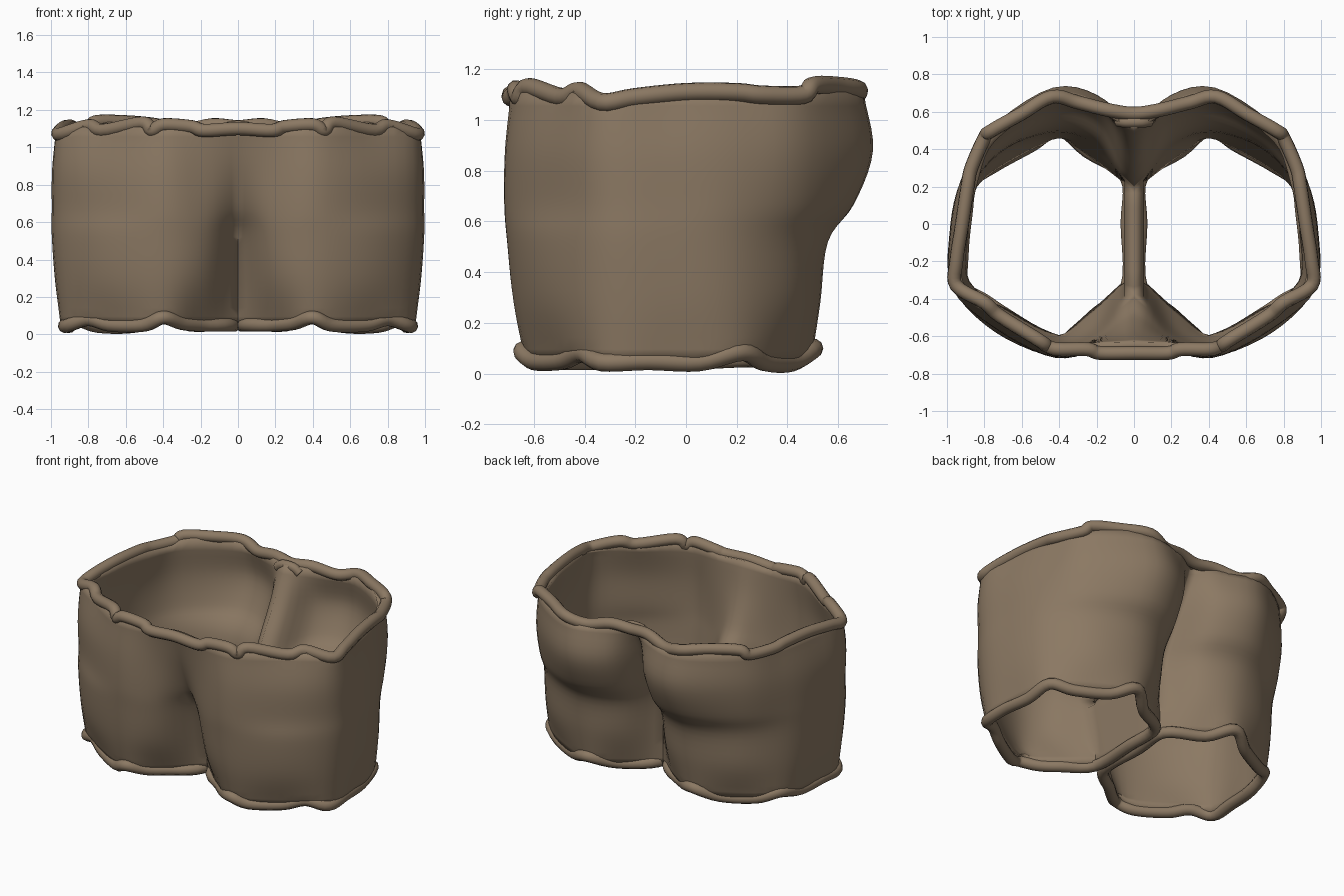
import bpy, bmesh
from mathutils import Vector

if "Cube" in bpy.data.objects:
    bpy.data.objects.remove(bpy.data.objects["Cube"])

cloth = bpy.data.materials.new("brown_cloth")
cloth.diffuse_color = (0.26, 0.19, 0.125, 1)
cloth.use_nodes = True
cloth.node_tree.nodes["Principled BSDF"].inputs["Base Color"].default_value = cloth.diffuse_color


def spline(keys, steps, cyclic=False):
    """Catmull-Rom curve through the key points."""
    k = [Vector(p) for p in keys]
    n = len(k)
    out = []
    for i in range(n if cyclic else n - 1):
        if cyclic:
            a, b, c, d = (k[(i + j) % n] for j in (-1, 0, 1, 2))
        else:
            b, c = k[i], k[i + 1]
            a = k[i - 1] if i else 2 * b - c
            d = k[i + 2] if i + 2 < n else 2 * c - b
        for s in range(steps):
            t = s / steps
            out.append(0.5 * (2 * b + (c - a) * t + (2 * a - 5 * b + 4 * c - d) * t * t
                              + (3 * b - a - 3 * c + d) * t ** 3))
    return out if cyclic else out + [k[-1]]


def rolled_edge(name, pts, radius, cyclic=True):
    cu = bpy.data.curves.new(name, 'CURVE')
    cu.dimensions = '3D'
    cu.bevel_depth = radius
    cu.bevel_resolution = 3
    cu.use_fill_caps = not cyclic
    sp = cu.splines.new('POLY')
    sp.points.add(len(pts) - 1)
    for q, p in zip(sp.points, pts):
        q.co = (*p, 1)
    sp.use_cyclic_u = cyclic
    sp.use_smooth = True
    cu.materials.append(cloth)
    ob = bpy.data.objects.new(name, cu)
    bpy.context.collection.objects.link(ob)


def flip(p):
    return Vector((-p[0], p[1], p[2]))


# rolled waistband, right half from front to back
waist_half = [(0, -.69, 1.10), (.18, -.69, 1.09), (.25, -.67, 1.11), (.4, -.67, 1.12),
              (.46, -.655, 1.09), (.51, -.62, 1.13), (.72, -.49, 1.09), (.80, -.42, 1.115),
              (.95, -.33, 1.07), (.95, -.2, 1.09), (.92, 0, 1.11), (.89, .2, 1.11),
              (.87, .3, 1.10), (.80, .46, 1.10), (.76, .5, 1.135), (.6, .59, 1.135),
              (.44, .68, 1.12), (.3, .65, 1.09), (.14, .61, 1.12), (0, .59, 1.11)]
waist = spline(waist_half + [flip(p) for p in waist_half[-2:0:-1]], 5, True)
rolled_edge("waistband", waist, .037)
# gathered knot at the back of the waistband
rolled_edge("back_knot", spline([(-.085, .55, 1.08), (-.04, .545, 1.11), (.04, .545, 1.11),
                                 (.085, .55, 1.08)], 4), .03, False)

# rolled leg hems
hem_keys = [(.035, -.33, .05), (.2, -.48, .05), (.3, -.57, .06), (.4, -.645, .09), (.5, -.6, .05),
            (.68, -.49, .05), (.8, -.41, .08), (.915, -.33, .045), (.92, -.15, .05), (.9, .05, .045),
            (.87, .22, .085), (.75, .31, .045), (.55, .42, .045), (.4, .505, .1), (.25, .39, .05),
            (.04, .25, .06), (.035, 0, .05)]
hem = spline(hem_keys, 5, True)
rolled_edge("right_leg_hem", hem, .037)
rolled_edge("left_leg_hem", [flip(p) for p in hem], .037)

# half outlines of the cloth by height, front seam round the hip to back seam
levels = [
    (.05, [(.006, -.33), (.2, -.5), (.4, -.635), (.68, -.51), (.925, -.33), (.935, -.05),
           (.885, .22), (.66, .39), (.4, .495), (.2, .39), (.006, .25)]),
    (.28, [(.006, -.36), (.19, -.6), (.42, -.68), (.73, -.56), (.95, -.34), (.97, -.05),
           (.91, .22), (.7, .44), (.41, .53), (.18, .45), (.006, .25)]),
    (.52, [(0, -.42), (.17, -.635), (.42, -.705), (.74, -.58), (.97, -.34), (.985, -.05),
           (.92, .22), (.72, .45), (.42, .56), (.16, .48), (0, .25)]),
    (.67, [(0, -.53), (.17, -.655), (.42, -.715), (.73, -.57), (.97, -.34), (.985, -.05),
           (.93, .22), (.76, .48), (.43, .66), (.15, .58), (0, .30)]),
    (.88, [(0, -.62), (.18, -.67), (.43, -.71), (.73, -.56), (.97, -.35), (.98, -.05),
           (.92, .24), (.78, .50), (.43, .73), (.15, .66), (0, .43)]),
    (1.1, [(0, -.68), (.2, -.685), (.45, -.68), (.72, -.51), (.96, -.33), (.94, -.05),
           (.89, .22), (.78, .48), (.44, .695), (.17, .64), (0, .56)]),
]
STEP = 5
rows = [spline([(x, y, z) for x, y in pts], 5) for z, pts in levels]
cols = [spline(col, STEP) for col in zip(*rows)]
for col in cols:
    for idx, edge in ((0, hem), (-1, waist)):
        near = min(edge, key=lambda p: (p.xy - col[idx].xy).length)
        col[idx].z = near.z
for col in (cols[0], cols[-1]):
    for p in col[2 * STEP:]:
        p.x = 0
    for p in col[:2 * STEP]:
        p.x = .001

bm = bmesh.new()


def sheet(columns):
    g = [[bm.verts.new(p) for p in c] for c in columns]
    for a, b in zip(g, g[1:]):
        for i in range(len(a) - 1):
            bm.faces.new((a[i], b[i], b[i + 1], a[i + 1]))


# outer cloth and inner leg wall up to the crotch
sheet(cols)
front, back = cols[0][:2 * STEP + 1], cols[-1][:2 * STEP + 1]
sheet([[b.lerp(f, t / 8) for b, f in zip(back, front)] for t in range(9)])
bmesh.ops.remove_doubles(bm, verts=bm.verts, dist=.0005)
bmesh.ops.recalc_face_normals(bm, faces=bm.faces)
# make sure the cloth faces outward at the hip
hip = max(bm.faces, key=lambda f: f.calc_center_median().x)
if hip.normal.x < 0:
    bmesh.ops.reverse_faces(bm, faces=bm.faces)
me = bpy.data.meshes.new("shorts_cloth")
bm.to_mesh(me)
bm.free()
me.materials.append(cloth)
shorts = bpy.data.objects.new("shorts_cloth", me)
bpy.context.collection.objects.link(shorts)
bpy.context.view_layer.objects.active = shorts
shorts.select_set(True)
bpy.ops.object.shade_smooth_by_angle(angle=.8)
mir = shorts.modifiers.new("mirror", 'MIRROR')
mir.merge_threshold = .001
# thin lining inside the cloth
lining = shorts.modifiers.new("lining", 'SOLIDIFY')
lining.thickness = .052
lining.offset = -1
